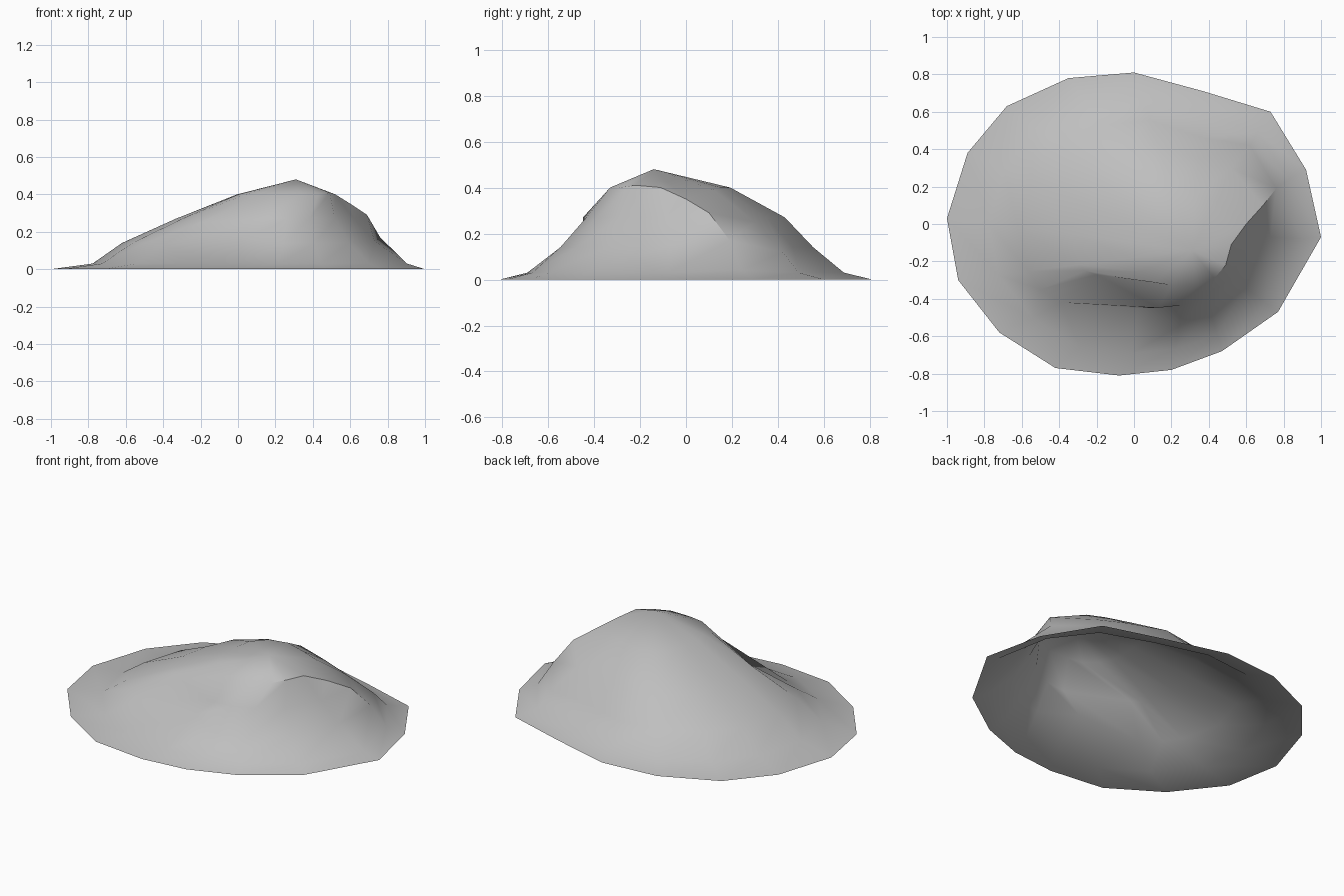
import bpy
import bmesh
from math import radians, cos, pi
from mathutils import Vector

default_cube = bpy.data.objects.get("Cube")
if default_cube:
    bpy.data.objects.remove(default_cube, do_unlink=True)


def make_material(name, colour):
    material = bpy.data.materials.new(name)
    material.use_nodes = True
    material.diffuse_color = colour
    shader = material.node_tree.nodes["Principled BSDF"]
    shader.inputs["Base Color"].default_value = colour
    shader.inputs["Roughness"].default_value = 0.9
    return material


# Ground outline, counter-clockwise from the east
outline = [
    (1, -.07), (.92, .29), (.73, .6), (.37, .71),
    (0, .81), (-.35, .78), (-.68, .63), (-.89, .38),
    (-1, .03), (-.94, -.3), (-.72, -.58), (-.42, -.77),
    (-.08, -.81), (.2, -.78), (.47, -.68), (.77, -.47),
]
peak = Vector((.31, -.14, .48))

# Height of each contour, and how far along each spoke it lies (east, north, west, south)
contour_heights = {"skirt": .03, "foot": .14, "slope": .27, "shoulder": .4}
contour_reach = {
    "skirt": (.86, .87, .83, .82),
    "foot": (.61, .73, .71, .64),
    "slope": (.45, .6, .49, .46),
    "shoulder": (.3, .35, .24, .28),
}

# Sharp ridge on the east side and the hollow on the front, as (contour, spoke) points
features = {
    ("skirt", 1): (.83, .24, .04),
    ("skirt", 2): (.66, .49, .03),
    ("foot", 0): (.73, -.07, .15),
    ("foot", 1): (.76, .19, .17),
    ("foot", 2): (.62, .42, .12),
    ("slope", 0): (.62, -.09, .27),
    ("slope", 1): (.69, .1, .29),
    ("slope", 2): (.52, .3, .25),
    ("shoulder", 0): (.52, -.11, .4),
    ("shoulder", 1): (.6, 0, .35),
    ("shoulder", 2): (.44, .12, .39),
    ("shoulder", 13): (.33, -.33, .4),
    ("shoulder", 14): (.43, -.29, .4),
    ("shoulder", 15): (.49, -.22, .41),
    ("foot", 10): (-.5, -.35, .14),
    ("foot", 11): (-.39, -.42, .13),
    ("foot", 12): (.02, -.45, .16),
    ("slope", 10): (-.26, -.25, .26),
    ("slope", 11): (-.2, -.27, .25),
}


def reach_at(contour, spoke):
    """Blend the four compass reaches smoothly around the mound."""
    reach = contour_reach[contour]
    quarter, step = divmod(spoke, 4)
    blend = (1 - cos(pi * step / 4)) / 2
    start, end = reach[quarter], reach[(quarter + 1) % 4]
    return start + (end - start) * blend


def contour_point(contour, spoke):
    if (contour, spoke) in features:
        return Vector(features[contour, spoke])
    rim_point = Vector((*outline[spoke], 0))
    point = peak.lerp(rim_point, reach_at(contour, spoke))
    point.z = contour_heights[contour]
    return point


# Mound: an open shell of contour rings rising to one peak
bm = bmesh.new()
spokes = range(len(outline))
rings = [[bm.verts.new((x, y, 0)) for x, y in outline]]
for contour in contour_heights:
    rings.append([bm.verts.new(contour_point(contour, s)) for s in spokes])

for lower, upper in zip(rings, rings[1:]):
    for s in spokes:
        following = (s + 1) % len(outline)
        bm.faces.new((lower[s], lower[following], upper[following], upper[s]))

summit = bm.verts.new(peak)
for s in spokes:
    bm.faces.new((rings[-1][s], rings[-1][(s + 1) % len(outline)], summit))

mesh = bpy.data.meshes.new("mound")
bm.to_mesh(mesh)
bm.free()
mound = bpy.data.objects.new("mound", mesh)
bpy.context.collection.objects.link(mound)
mesh.materials.append(make_material("stone grey", (.52, .52, .52, 1)))

# Smooth shading that keeps the ridge crisp
bpy.ops.object.select_all(action="DESELECT")
mound.select_set(True)
bpy.context.view_layer.objects.active = mound
bpy.ops.object.shade_smooth_by_angle(angle=radians(40))
